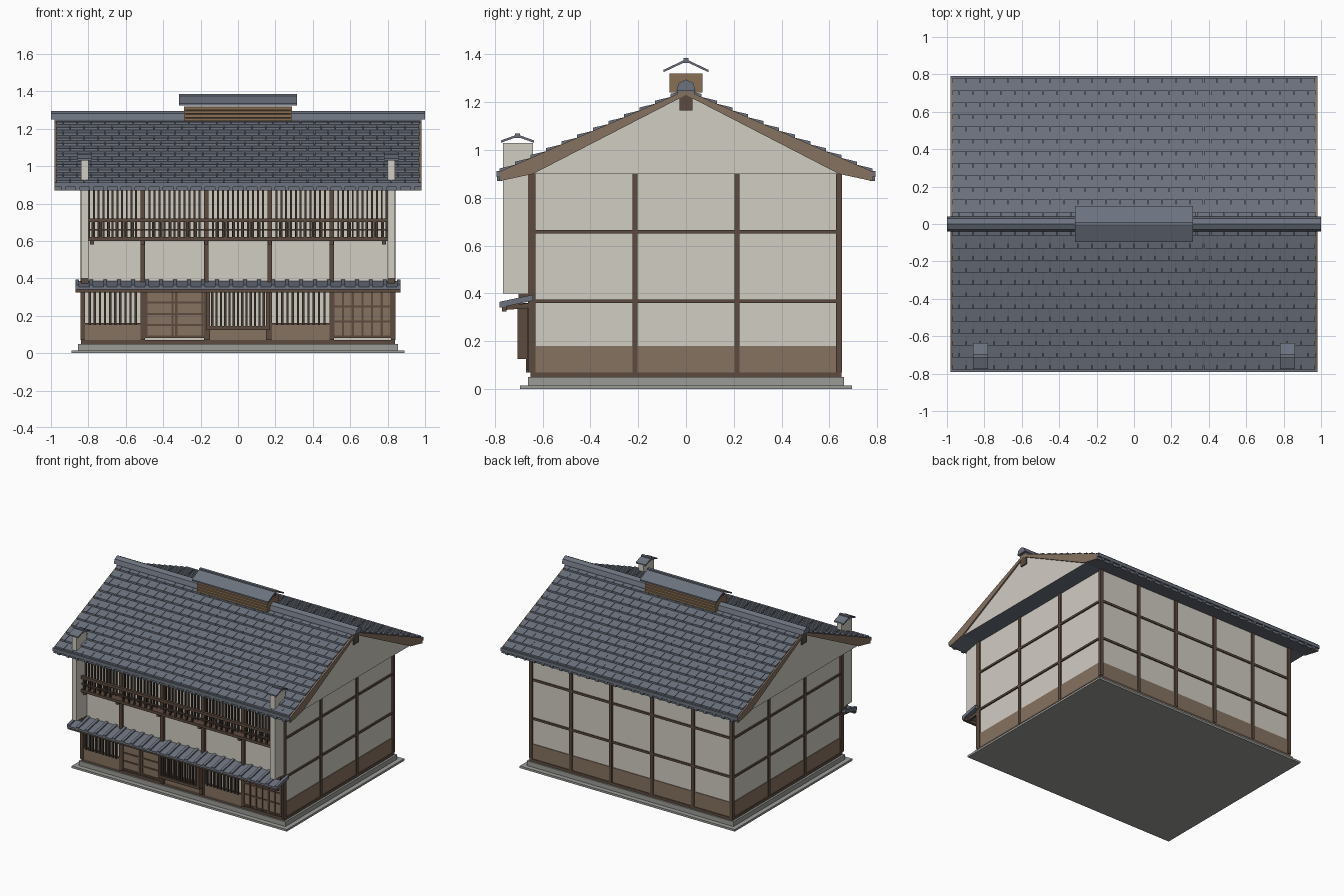
import bpy, bmesh

cube = bpy.data.objects.get("Cube")
if cube:
    bpy.data.objects.remove(cube, do_unlink=True)


def material(name, *colour):
    m = bpy.data.materials.new(name)
    m.use_nodes = True
    m.diffuse_color = (*colour, 1)
    m.node_tree.nodes["Principled BSDF"].inputs["Base Color"].default_value = (*colour, 1)
    return m


plaster = material("plaster", 0.64, 0.61, 0.55)
slate = material("slate", 0.15, 0.17, 0.21)
wood = material("wood", 0.24, 0.17, 0.12)
dark = material("dark wood", 0.11, 0.07, 0.05)
lattice = material("lattice wood", 0.06, 0.04, 0.03)
stone = material("stone", 0.33, 0.33, 0.31)
louvre = material("louvre wood", 0.25, 0.16, 0.09)

parts = {}


def prism(name, mat, profile, left, right):
    """Extrude a (y, z) profile along x and add it to the named part."""
    bm, _ = parts.setdefault(name, (bmesh.new(), mat))
    start, end = [[bm.verts.new((x, y, z)) for y, z in profile] for x in (left, right)]
    bm.faces.new(reversed(start))
    bm.faces.new(end)
    for i in range(len(profile)):
        bm.faces.new((start[i - 1], start[i], end[i], end[i - 1]))


def box(name, mat, left, right, front, back, bottom, top):
    profile = [(front, bottom), (back, bottom), (back, top), (front, top)]
    prism(name, mat, profile, left, right)


def slab(name, mat, half_x, half_y, bottom, top):
    """Box centred on the model's axis."""
    box(name, mat, -half_x, half_x, -half_y, half_y, bottom, top)


def post(name, mat, x, y, half, bottom, top):
    """Square upright."""
    box(name, mat, x - half, x + half, y - half, y + half, bottom, top)


def rail(name, mat, left, right, y, z, half):
    """Square horizontal bar along x."""
    box(name, mat, left, right, y - half, y + half, z - half, z + half)


def spread(left, right, count):
    """Evenly spaced positions from left to right, both included."""
    return [left + (right - left) * i / (count - 1) for i in range(count)]


def sloped(name, mat, low, high, thick, left, right):
    """Slanting board between two (y, z) points, with upright thickness."""
    profile = [low, high, (high[0], high[1] + thick), (low[0], low[1] + thick)]
    prism(name, mat, profile, left, right)


def folded_cap(name, x, half_x, y, half_y, eave, ridge):
    """Thin folded roof with an open gable and a ridge bar."""
    for side in (-half_y, half_y):
        sloped(name, slate, (y + side, eave), (y, ridge), thin, x - half_x, x + half_x)
    rail(name + "_ridge", slate, x - half_x, x + half_x, y, ridge + thin / 2, thin)


# Main dimensions
thin = 0.01
wall_x, wall_y = 0.83, 0.64
base, sill, waist = 0.05, 0.07, 0.18
storey, eave, ridge = 0.37, 0.9, 1.25
roof_x, roof_y = 0.97, 0.78
front = -wall_y
face = front - thin
rail_heights = (storey, 0.66)

# Stone base, walls, sill and wainscot
slab("base_step", stone, 0.89, 0.695, 0, 0.015)
slab("base_plinth", stone, 0.855, 0.66, 0.015, base)
slab("walls", plaster, wall_x, wall_y, base, eave)
slab("sill", dark, wall_x + thin, wall_y + thin, base, sill)
box("wainscot", wood, -wall_x - thin / 2, wall_x + thin / 2, front + thin, wall_y + thin / 2,
    sill, waist)

# Timber frame
columns = [-wall_x, -0.51, -0.17, 0.17, 0.5, wall_x]
for x in columns:
    post("front_posts", dark, x, face, 0.012, sill, eave)
    post("back_posts", dark, x, wall_y, 0.012, sill, eave)
for side in (-wall_x, wall_x):
    for y in spread(front, wall_y, 4):
        post("side_posts", dark, side, y, 0.011, sill, eave)
    for z in rail_heights:
        box("side_rails", dark, side - thin, side + thin, front, wall_y, z - thin, z + thin / 2)
for z in rail_heights:
    rail("back_rails", dark, -wall_x, wall_x, wall_y, z, 0.008)

# Ground floor windows
bays = [(a + thin, b - thin) for a, b in zip(columns, columns[1:])]
head = storey - 0.03
box("front_head_beam", dark, -wall_x, wall_x, face - thin, front, head, storey)
for left, right in (bays[0], bays[3]):
    box("window_panels", wood, left, right, face - thin / 2, front, sill, 0.15)
    rail("window_sills", dark, left, right, face, 0.155, thin / 2)
    for x in spread(left, right, 12)[1:-1]:
        post("window_bars", lattice, x, face - thin, 0.006, 0.15, head)


def panelled_bay(name, bay, uprights, rails):
    """Boarded bay with a raised grid of stiles and rails."""
    left, right = bay
    bottom = sill + thin
    box(name, wood, left, right, face - thin, front, bottom, head)
    for x in uprights:
        post(name + "_stiles", dark, x, face - thin, 0.006, bottom, head)
    for z in spread(bottom + thin, head - thin, rails):
        rail(name + "_rails", dark, left, right, face - thin, z, thin / 2)


# Sliding doors and shutters
left, right = bays[1]
middle = (left + right) / 2
panelled_bay("doors", bays[1], (left + thin, middle - thin, middle + thin, right - thin), 5)
panelled_bay("shutters", bays[4], spread(*bays[4], 7), 4)

# Projecting lattice bay
left, right = bays[2]
bay_y, bay_bottom = front - 0.055, sill + 0.055
box("lattice_bay_panel", wood, left, right, face, front, sill, bay_bottom)
for z in (bay_bottom, head):
    box("lattice_bay_frame", dark, left, right, bay_y - thin, front, z, z + 2 * thin)
for x in (left, right):
    box("lattice_bay_frame", dark, x - thin, x + thin, bay_y - thin, front, bay_bottom, head)
    post("lattice_bay_feet", dark, x, face - thin, thin, sill, bay_bottom)
for x in spread(left, right, 15)[1:-1]:
    post("lattice_bay_bars", lattice, x, bay_y, 0.006, bay_bottom, head)

# Canopy over the ground floor
canopy_x = wall_x + 0.04
low, high = (-roof_y, head), (front, storey)
sloped("canopy", slate, low, high, 0.015, -canopy_x, canopy_x)
rail("canopy_beam", dark, -canopy_x, canopy_x, thin * 2 - roof_y, head - thin / 2, thin)
for x in spread(thin - canopy_x, canopy_x - thin, 24):
    sloped("canopy_rolls", slate, low, high, 0.025, x - thin, x + thin)
for x in columns:
    sloped("canopy_brackets", dark, (low[0] + thin, head - thin), (front, head), thin * 2,
           x - thin, x + thin)

# Upper window lattice and balcony
deck_z, hand_z, balcony_y, balcony_x = 0.61, 0.71, front - 0.065, wall_x - 0.03
for left, right in bays:
    for x in spread(left, right, 13)[1:-1]:
        post("upper_bars", lattice, x, face - thin, 0.005, deck_z, eave)
    for x in spread(left, right, 8)[1:-1]:
        post("balcony_balusters", lattice, x, balcony_y, 0.006, deck_z, hand_z)
rail("upper_head_beam", dark, -balcony_x, balcony_x, face - thin, eave - 2 * thin, thin)
box("balcony_floor", dark, -balcony_x, balcony_x, balcony_y - thin, front,
    deck_z - thin, deck_z + thin)
rail("balcony_mid_rail", dark, -balcony_x, balcony_x, balcony_y, (deck_z + hand_z) / 2, thin / 2)
rail("balcony_top_rail", dark, -balcony_x, balcony_x, balcony_y, hand_z, thin)
for x in (2 * thin - balcony_x, *columns[1:-1], balcony_x - 2 * thin):
    box("balcony_brackets", dark, x - thin, x + thin, balcony_y, front, deck_z - 0.03, deck_z)

# Plaster fire walls with little roofs
for x in (-wall_x + thin, wall_x - thin):
    left, right = x - 2 * thin, x + 2 * thin
    top = 1.03
    box("fire_walls", plaster, left, right, -0.765, front, 0.4, top)
    box("fire_wall_feet", dark, left, right, -0.7, front, storey, 0.4)
    folded_cap("fire_wall_caps", x, 0.04, -0.705, 0.07, top, top + 0.025)

# Attic gables with a flat soffit
attic_top = ridge - thin
prism("attic", plaster, [(front, eave), (wall_y, eave), (0, attic_top)],
      -roof_x, roof_x)

# Main roof: decks, verge boards, tile courses and eaves
rows, cols = 12, 26
tile = 2 * roof_x / cols
eave_top = eave + thin
for side in (-1, 1):
    outer = side * roof_y
    deck = [(0, ridge), (0, attic_top - thin), (side * wall_y, eave),
            (outer, eave - 0.03), (outer, eave_top)]
    prism("roof_deck", slate, deck, -roof_x, roof_x)
    for end in (-1, 1):
        prism("verge_boards", wood, deck, end * roof_x, end * (roof_x + thin))

    for row in range(rows):
        y0, y1 = [outer * (1 - r / rows) for r in (row, row + 1)]
        z0, z1 = [eave_top + (ridge - eave_top) * r / rows for r in (row, row + 1)]
        course = [(y0, z0), (y1, z1), (y0, z0 + 0.013)]
        for col in range(cols + 1):
            x = tile * (col - row % 2 / 2) - roof_x
            left, right = max(x, -roof_x), min(x + tile - 0.003, roof_x)
            if right > left + thin:
                prism("roof_tiles", slate, course, left, right)

    rail("eave_edge", slate, -roof_x - thin, roof_x + thin, outer, eave, 0.012)
    for col in range(cols):
        post("eave_tile_ends", slate, (col + 0.5) * tile - roof_x, outer, thin, eave - 0.03, eave)

# Ridge
prism("ridge_cap", slate, [(-0.04, ridge), (0.04, ridge), (0.03, ridge + 0.03),
                           (0, ridge + 0.045), (-0.03, ridge + 0.03)], -1, 1)
slab("ridge_course", slate, roof_x + thin, 0.035, attic_top - thin, ridge)
slab("ridge_beam", dark, roof_x + thin, 0.028, 1.165, attic_top)

# Roof vent with louvres
vent_x, vent_y, vent_top = 0.285, 0.07, 1.32
slab("vent_box", dark, vent_x - thin, vent_y - thin, attic_top, vent_top)
for z in spread(ridge - thin, vent_top - 2 * thin, 4):
    for y in (-vent_y, vent_y):
        sloped("vent_louvres", louvre, (y, z), (y * 0.8, z + thin / 2), 0.015, -vent_x, vent_x)
for x in (-vent_x, vent_x):
    box("vent_ends", louvre, x - thin / 2, x + thin / 2, -vent_y, vent_y, attic_top, vent_top)
folded_cap("vent_cap", 0, 0.315, 0, 0.095, vent_top + thin / 2, 1.37)

# Turn each gathered part into an object
for name, (bm, mat) in parts.items():
    bmesh.ops.recalc_face_normals(bm, faces=bm.faces)
    mesh = bpy.data.meshes.new(name)
    mesh.materials.append(mat)
    if name == "attic":
        mesh.materials.append(slate)
        for f in bm.faces:
            f.normal_update()
            f.material_index = int(f.normal.z < -0.5)
    bm.to_mesh(mesh)
    bm.free()
    bpy.context.scene.collection.objects.link(bpy.data.objects.new(name, mesh))
